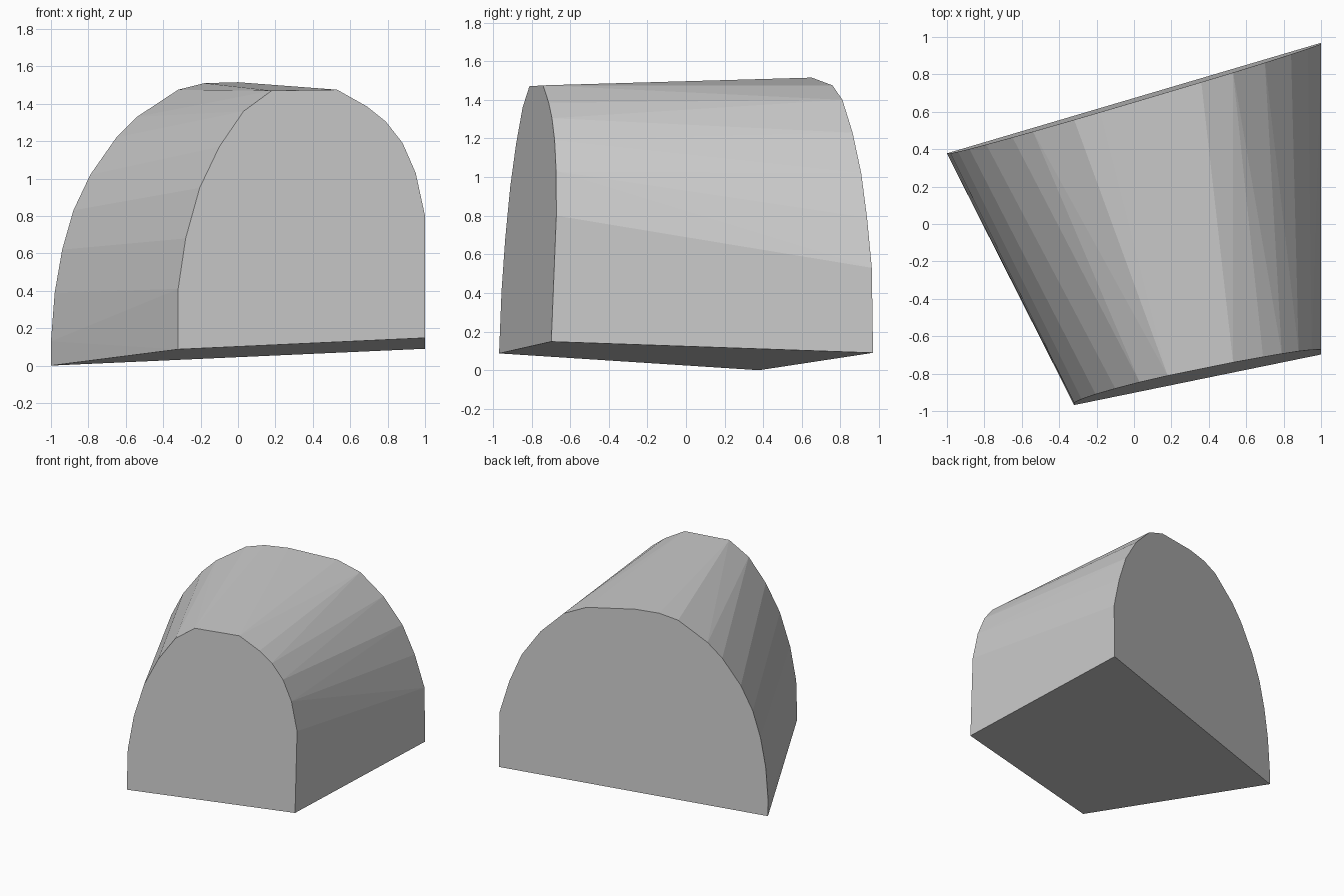
import bpy, bmesh

if "Cube" in bpy.data.objects:
    bpy.data.objects.remove(bpy.data.objects["Cube"])

# Arched end profiles (x, z), from left base corner over the crown to right base corner
FRONT = [(-.32, .087), (-.32, .41), (-.28, .68), (-.205, .95), (-.1, 1.17), (.03, 1.36),
         (.18, 1.47), (.53, 1.475), (.69, 1.385), (.79, 1.305), (.88, 1.19), (.95, 1.03),
         (1, .8), (1, .148)]
BACK = [(-1, 0), (-1, .13), (-.98, .39), (-.94, .62), (-.88, .83), (-.79, 1.02),
        (-.65, 1.22), (-.54, 1.33), (-.32, 1.475), (-.18, 1.51), (0, 1.515), (.36, 1.475),
        (.53, 1.4), (.7, 1.23), (.84, 1.02), (.93, .79), (1, .53), (1, .09)]


def front_y(x, z):
    return -.968 + .203 * (x + .32) + .04 * (z - .087)


def back_y(x, z):
    return .378 + .296 * (x + 1) - .015 * z


# Skin the two slanted ends into one tapering solid
bm = bmesh.new()
for profile, plane in ((FRONT, front_y), (BACK, back_y)):
    for x, z in profile:
        bm.verts.new((x, plane(x, z), z))
hull = bmesh.ops.convex_hull(bm, input=bm.verts[:])
loose = [v for v in bm.verts if not v.link_faces]
bmesh.ops.delete(bm, geom=loose, context='VERTS')
bmesh.ops.dissolve_limit(bm, angle_limit=.015, verts=bm.verts[:], edges=bm.edges[:])
bmesh.ops.recalc_face_normals(bm, faces=bm.faces[:])

mesh = bpy.data.meshes.new("arched_block")
bm.to_mesh(mesh)
bm.free()
block = bpy.data.objects.new("arched_block", mesh)
bpy.context.collection.objects.link(block)

# Plain grey
grey = bpy.data.materials.new("plain grey")
grey.diffuse_color = (.6, .6, .6, 1)
grey.use_nodes = True
grey.node_tree.nodes["Principled BSDF"].inputs["Base Color"].default_value = grey.diffuse_color
mesh.materials.append(grey)
